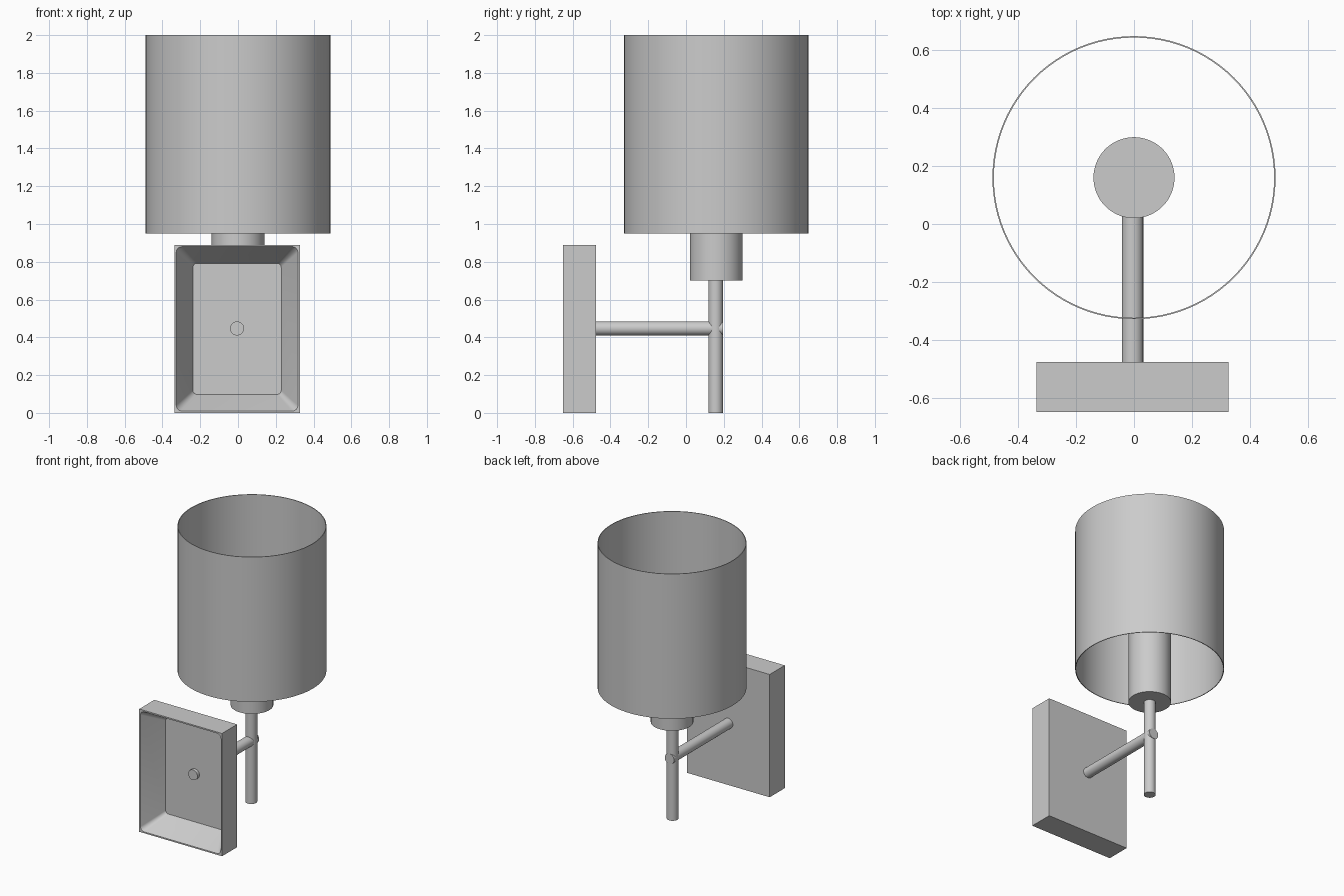
import bpy, bmesh
from math import pi, sin, cos, radians
from mathutils import Vector

if "Cube" in bpy.data.objects:
    bpy.data.objects.remove(bpy.data.objects["Cube"], do_unlink=True)

GREY = (0.6, 0.6, 0.6, 1)
mat = bpy.data.materials.new("light grey")
mat.use_nodes = True
mat.diffuse_color = GREY
mat.node_tree.nodes["Principled BSDF"].inputs["Base Color"].default_value = GREY


def finish(obj, name):
    """Name, colour and smooth a part, keeping its edges sharp."""
    obj.name = obj.data.name = name
    obj.data.materials.append(mat)
    bpy.ops.object.select_all(action='DESELECT')
    obj.select_set(True)
    bpy.context.view_layer.objects.active = obj
    bpy.ops.object.shade_smooth_by_angle(angle=radians(30))


def rod(name, start, end, radius, sides=48):
    """Closed cylinder between two points."""
    start, end = Vector(start), Vector(end)
    axis = end - start
    bpy.ops.mesh.primitive_cylinder_add(
        vertices=sides, radius=radius, depth=axis.length,
        location=(start + end) / 2, rotation=axis.to_track_quat('Z', 'Y').to_euler())
    finish(bpy.context.object, name)


STEM_Y = 0.16
ARM_X, ARM_Z = -0.005, 0.447

# Lamp shade: thin tube, open at both ends
bpy.ops.mesh.primitive_cylinder_add(vertices=96, radius=0.489, depth=1.05,
                                    end_fill_type='NOTHING', location=(0, STEM_Y, 1.475))
shade = bpy.context.object
wall = shade.modifiers.new("wall", 'SOLIDIFY')
wall.thickness = 0.005
wall.offset = -1
bpy.ops.object.modifier_apply(modifier="wall")
finish(shade, "lamp_shade")

# Socket, stem and arm
rod("socket", (0, STEM_Y, 0.7), (0, STEM_Y, 1.3), 0.14, 64)
rod("stem", (-0.003, STEM_Y - 0.003, 0), (-0.003, STEM_Y - 0.003, 0.71), 0.039)
rod("arm", (ARM_X, -0.51, ARM_Z), (ARM_X, 0.197, ARM_Z), 0.037)

# Wall plate: box with a tapered, round-cornered recess in its front
HALF_W, HALF_H = 0.332, 0.445
FRONT, BACK, FLOOR = -0.65, -0.477, -0.487
STEPS = 6
bm = bmesh.new()


def ring(inset, radius, y, steps):
    """Rectangle loop in the xz plane, with arcs of the given radius at the corners."""
    verts = []
    for i, (sx, sz) in enumerate(((1, 1), (-1, 1), (-1, -1), (1, -1))):
        cx = sx * (HALF_W - inset - radius) + ARM_X
        cz = sz * (HALF_H - inset - radius) + HALF_H
        for k in range(steps + 1):
            a = pi / 2 * (i + (k / steps if steps else 0))
            verts.append(bm.verts.new((cx + radius * cos(a), y, cz + radius * sin(a))))
    return verts


def bridge(a, b):
    n = len(a)
    for i in range(n):
        j = (i + 1) % n
        bm.faces.new((a[i], a[j], b[j], b[i]))


back = ring(0, 0, BACK, 0)
front = ring(0, 0, FRONT, 0)
rim = ring(0.01, 0.03, FRONT, STEPS)
floor = ring(0.098, 0.022, FLOOR, STEPS)
bm.faces.new(back)
bridge(back, front)
bridge(rim, floor)
bm.faces.new(floor)

# Flat rim between the square outline and the rounded opening
n = STEPS + 1
for c in range(4):
    for k in range(STEPS):
        bm.faces.new((front[c], rim[c * n + k], rim[c * n + k + 1]))
    d = (c + 1) % 4
    bm.faces.new((front[c], rim[c * n + STEPS], rim[d * n], front[d]))

bmesh.ops.recalc_face_normals(bm, faces=bm.faces)
mesh = bpy.data.meshes.new("wall_plate")
bm.to_mesh(mesh)
bm.free()
plate = bpy.data.objects.new("wall_plate", mesh)
bpy.context.collection.objects.link(plate)
finish(plate, "wall_plate")
